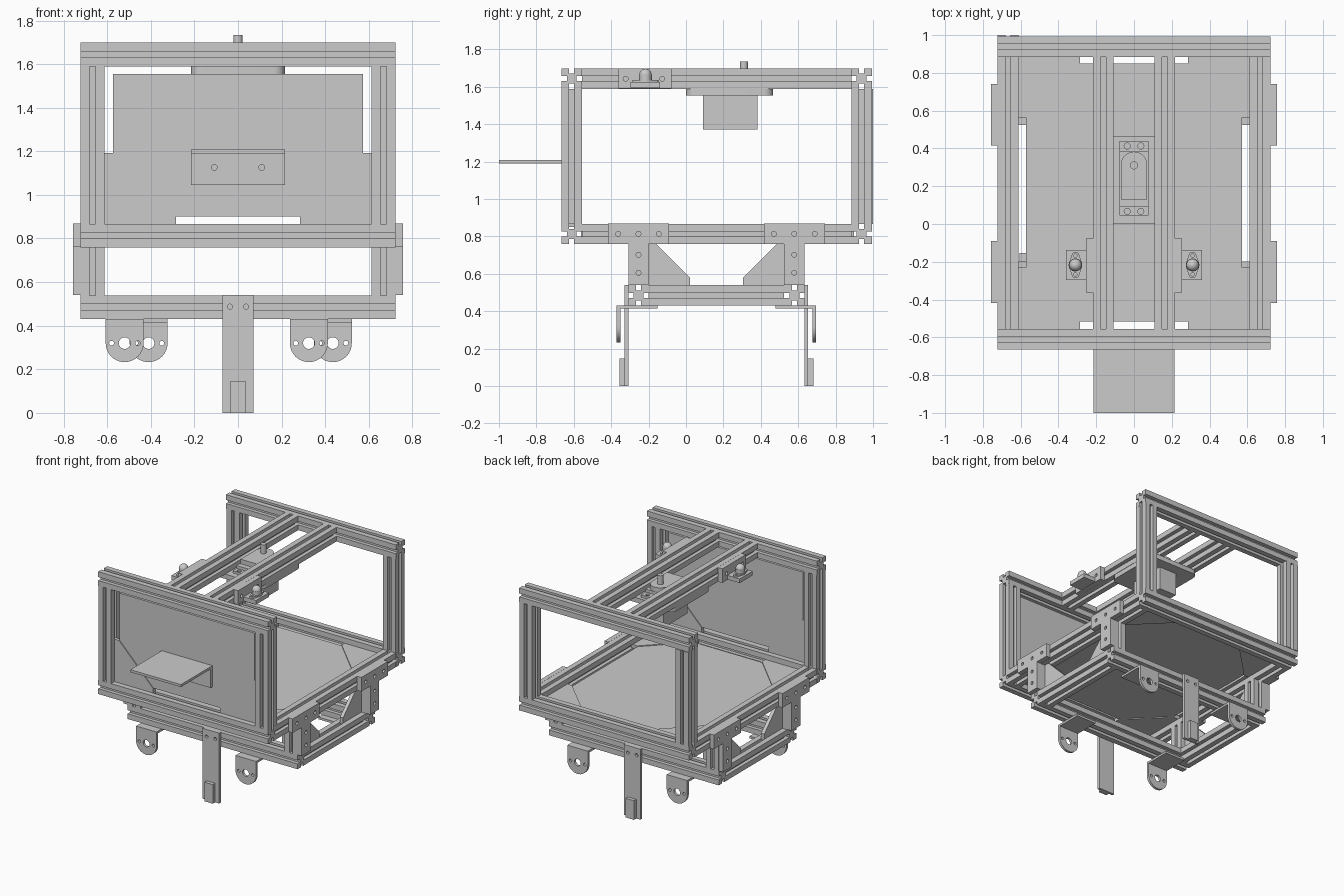
import bpy, bmesh
from math import sin, cos, pi
from mathutils import Matrix, Vector

if "Cube" in bpy.data.objects:
    bpy.data.objects.remove(bpy.data.objects["Cube"])

A = 0.0545                      # half width of the slotted rail
AXES = {'x': ((0, 1, 0), (0, 0, 1), (1, 0, 0)),
        'y': ((1, 0, 0), (0, 0, 1), (0, -1, 0)),
        'z': ((1, 0, 0), (0, 1, 0), (0, 0, 1))}


def arc(cx, cy, r, a0=0.0, a1=2 * pi, n=16, end=False):
    return [(cx + r * cos(a0 + (a1 - a0) * i / n), cy + r * sin(a0 + (a1 - a0) * i / n))
            for i in range(n + (1 if end else 0))]


def rect(x0, x1, y0, y1):
    return [(x0, y0), (x1, y0), (x1, y1), (x0, y1)]


def plate(name, axis, lo, hi, outline, holes=()):
    """Solid of a flat outline with round holes (u, v, r), spanning lo..hi along axis."""
    cu = bpy.data.curves.new(name, 'CURVE')
    cu.dimensions, cu.fill_mode, cu.extrude = '2D', 'BOTH', abs(hi - lo) / 2
    for loop in [outline] + [arc(*h) for h in holes]:
        sp = cu.splines.new('POLY')
        sp.points.add(len(loop) - 1)
        for p, (u, v) in zip(sp.points, loop):
            p.co = (u, v, 0, 1)
        sp.use_cyclic_u = True
    tmp = bpy.data.objects.new(name + "_tmp", cu)
    me = bpy.data.meshes.new_from_object(tmp)
    bpy.data.objects.remove(tmp)
    cols = [Vector(c) for c in AXES[axis]]
    m = Matrix((cols[0], cols[1], cols[2])).transposed().to_4x4()
    m.translation['xyz'.index(axis)] = (lo + hi) / 2
    me.transform(m)
    return finish(name, me)


def finish(name, me):
    bm = bmesh.new()
    bm.from_mesh(me)
    bmesh.ops.remove_doubles(bm, verts=bm.verts, dist=1e-5)
    bmesh.ops.recalc_face_normals(bm, faces=bm.faces)
    bm.to_mesh(me)
    bm.free()
    me.name = name
    ob = bpy.data.objects.new(name, me)
    bpy.context.collection.objects.link(ob)
    return ob


def rail(name, axis, lo, hi, u, v):
    """Slotted extrusion centred on (u, v)."""
    w, d = 0.0135, 0.028
    side = [(A, -A), (A, -w), (A - d, -w), (A - d, w), (A, w)]
    pts = []
    for k in range(4):
        c, s = round(cos(k * pi / 2)), round(sin(k * pi / 2))
        pts += [(u + x * c - y * s, v + x * s + y * c) for x, y in side]
    return plate(name, axis, lo, hi, pts)


# main body frame
W, X = 0.722, 0.667
YF, YB, ZB, ZT = -0.611, 0.939, 0.813, 1.644
for nm, y in (("front", YF), ("back", YB)):
    rail(nm + "_top_rail", 'x', -W, W, y, ZT)
    rail(nm + "_bottom_rail", 'x', -W, W, y, ZB)
    for s in (-1, 1):
        rail(nm + "_column", 'z', ZB + A, ZT - A, s * X, y + (0.0065 if y > 0 and s < 0 else 0))
for s in (-1, 1):
    rail("side_bottom_rail", 'y', YF + A, YB - A, s * X, ZB)
    rail("top_long_rail", 'y', YF + A, YB - A, s * 0.163, ZT)

# lower sub-frame
LY, LZ = (-0.254, 0.579), 0.485
for y in LY:
    rail("lower_cross_rail", 'x', -W, W, y, LZ)
for s in (-1, 1):
    rail("lower_side_rail", 'y', LY[0] + A, LY[1] - A, s * X, LZ)
    for y in LY:
        rail("lower_upright", 'z', LZ + A, ZB - A, s * X, y)
        # T-shaped joining plate on the outside
        t = [(y - .163, .868), (y - .163, .76), (y - .054, .76), (y - .054, .541),
             (y + .054, .541), (y + .054, .76), (y + .163, .76), (y + .163, .868)]
        h = [(y + d, .814, .013) for d in (-.109, 0, .109)] + [(y, .702, .013), (y, .606, .013)]
        plate("joining_plate", 'x', s * W, s * (W + .035), t, h)
        # corner gusset between upright and lower rail
        d = 1 if y < 0 else -1
        e = y + d * A
        g = [(e - d * .01, .76), (e + d * .04, .76), (e + d * .22, .58),
             (e + d * .22, .53), (e - d * .01, .53)]
        plate("side_gusset", 'x', s * X - .013, s * X + .013, g)

# front panel with its two corner gussets
T, G = .007, .0135              # half thickness of panels and of gussets
f = [(-.573, 1.555), (-.573, 1.19), (-.285, .902), (.285, .902), (.573, 1.19), (.573, 1.555)]
plate("front_panel", 'y', YF - T, YF + T, f)
for s in (-1, 1):
    g = [(.63, .85), (.63, 1.193), (.573, 1.193), (.285, .902), (.285, .85)]
    plate("front_gusset", 'y', YF - G, YF + G, [(s * a, b) for a, b in g])

# floor panel with four corner gussets
cy, hx, hy = 0.1675, 0.573, 0.6835
fl = []
for sx, sy in ((1, 1), (-1, 1), (-1, -1), (1, -1)):
    p = [(sx * hx, cy + sy * .397), (sx * .285, cy + sy * hy)]
    fl += p if sx * sy > 0 else p[::-1]
    g = [(.63, .397), (hx, .397), (.285, hy), (.285, .73), (.63, .73)]
    plate("floor_gusset", 'z', ZB - G, ZB + G, [(sx * a, cy + sy * b) for a, b in g])
plate("floor_panel", 'z', ZB - T, ZB + T, fl)

# front shelf bracket
plate("shelf_back", 'y', YF - .027, YF - T, rect(-.215, .215, 1.045, 1.209),
      [(-.109, 1.126, .013), (.109, 1.126, .013)])
plate("shelf_tray", 'z', 1.19, 1.209, rect(-.215, .215, -1.0, YF - T))

# centre legs and hanging lugs, front and back
for d, rail_y, lugs in ((-1, LY[0], (-.52, .325)), (1, LY[1], (-.41, .435))):
    y = rail_y + d * A
    plate("centre_leg", 'y', y, y + d * .02, rect(-.07, .07, 0, .541),
          [(-.037, .487, .012), (.037, .487, .012)])
    plate("leg_foot_block", 'y', y + d * .02, y + d * .048, rect(-.035, .035, 0, .147))
    for x in lugs:
        o = [(x - .087, .431), *arc(x, .32, .087, pi, 2 * pi, 20, True), (x + .087, .431)]
        plate("lug_ear", 'y', y + d * .042, y + d * .062, o,
              [(x, .32, .027), (x - .06, .32, .011), (x + .06, .32, .011)])
        plate("lug_flange", 'z', .414, .431,
              rect(x - .087, x + .087, *sorted((y + d * .042, y - d * .155))))

# servo mounting plate with rounded corners
r, o = .05, []
for k, (sx, sy) in enumerate(((1, 1), (-1, 1), (-1, -1), (1, -1))):
    o += arc(sx * (.215 - r), .233 + sy * (.233 - r), r, k * pi / 2, (k + 1) * pi / 2, 6, True)
plate("servo_mount_plate", 'z', 1.553, ZT - A, o)

# servo
plate("servo_body", 'z', 1.372, 1.63, rect(-.076, .076, .09, .383))
plate("servo_ears", 'z', ZT - A, 1.608, rect(-.076, .076, .045, .44),
      [(x, y, .016) for x in (-.036, .036) for y in (.067, .413)])
plate("servo_gear_case", 'z', 1.63, 1.665,
      [(-.07, .13), (.07, .13), *arc(0, .313, .07, 0, pi, 16, True)])
plate("servo_shaft", 'z', 1.665, 1.734, arc(0, .31, .021, n=20))

# ball casters on brackets beside the top rails
BY = -.217
for s in (-1, 1):
    plate("caster_bracket", 'x', s * .2175, s * .255, rect(BY - .145, BY + .14, 1.59, 1.698),
          [(BY - .106, 1.643, .013), (BY + .09, 1.643, .013)])
    plate("caster_shelf", 'z', 1.593, 1.625, rect(*sorted((s * .255, s * .36)), BY - .079, BY + .079))
    x = s * .31
    fl = arc(x, BY + .05, .02, .5, pi - .5, 6, True) + arc(x, BY, .036, pi - .4, pi + .4, 6, True) \
        + arc(x, BY - .05, .02, pi + .5, 2 * pi - .5, 6, True) + arc(x, BY, .036, -.4, .4, 6, True)
    plate("caster_flange", 'z', 1.625, 1.637, fl, [(x, BY - .05, .009), (x, BY + .05, .009)])
    plate("caster_cup", 'z', 1.637, 1.664, arc(x, BY, .034, n=24))
    bm = bmesh.new()
    bmesh.ops.create_uvsphere(bm, u_segments=24, v_segments=12, radius=.033,
                              matrix=Matrix.Translation((x, BY, 1.664)))
    me = bpy.data.meshes.new("caster_ball")
    bm.to_mesh(me)
    bm.free()
    finish("caster_ball", me)

# smooth the round walls, keep edges sharp
for ob in bpy.context.scene.objects:
    ob.select_set(True)
    bpy.context.view_layer.objects.active = ob
bpy.ops.object.shade_smooth_by_angle()
